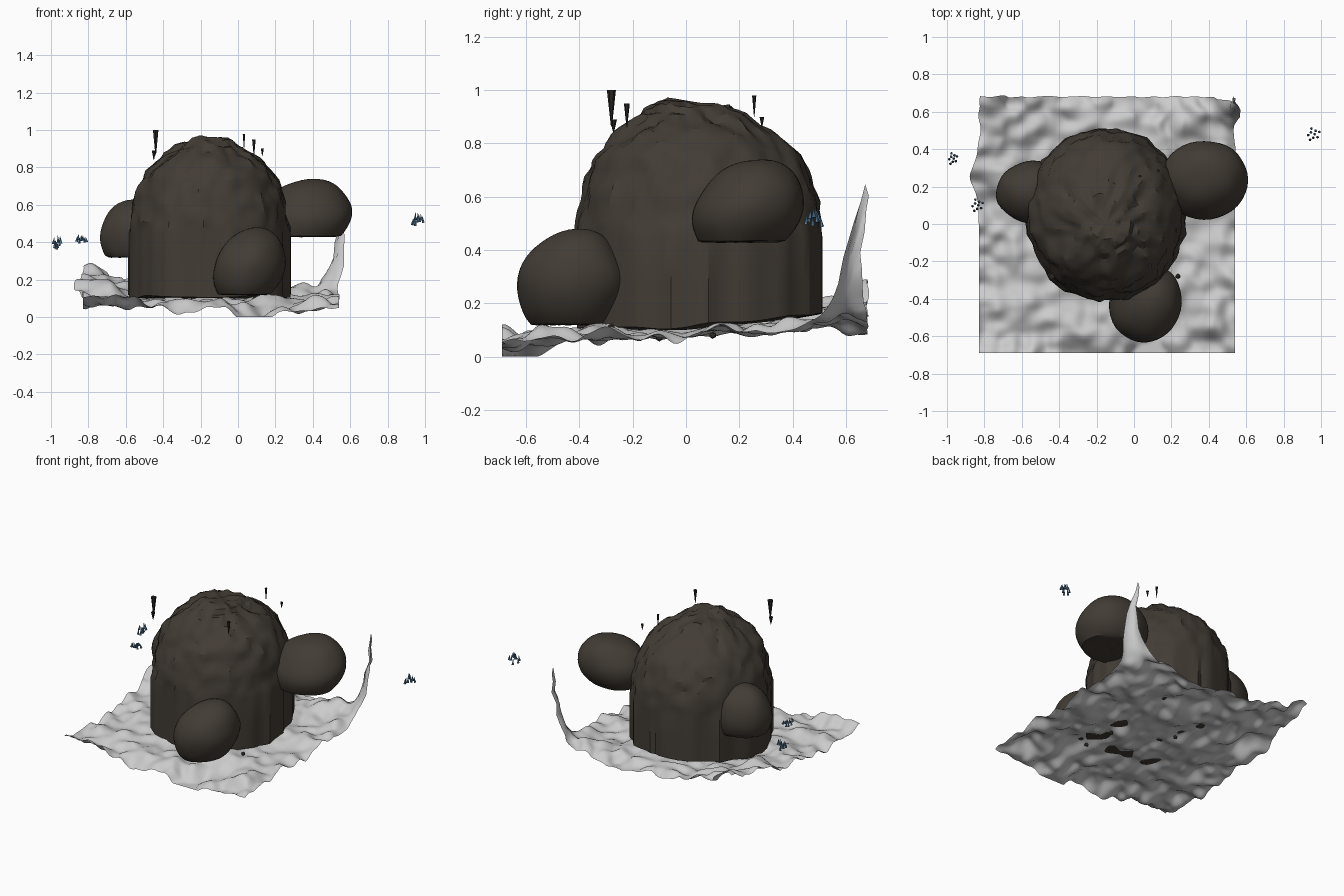
import bpy, bmesh, math, random
from mathutils import Vector, Matrix, noise

if "Cube" in bpy.data.objects:
    bpy.data.objects.remove(bpy.data.objects["Cube"])

random.seed(4)


def material(name, col):
    m = bpy.data.materials.new(name)
    m.diffuse_color = (*col, 1)
    m.use_nodes = True
    m.node_tree.nodes["Principled BSDF"].inputs["Base Color"].default_value = m.diffuse_color
    return m


ROCK = material("dark_rock", (0.055, 0.045, 0.035))
SHARD = material("dark_shard", (0.02, 0.018, 0.016))
BLUE = material("blue_crystal", (0.1, 0.22, 0.36))


def finish(bm, name, mat=None, smooth=None):
    bmesh.ops.recalc_face_normals(bm, faces=bm.faces)
    me = bpy.data.meshes.new(name)
    bm.to_mesh(me)
    bm.free()
    ob = bpy.data.objects.new(name, me)
    bpy.context.collection.objects.link(ob)
    if mat:
        me.materials.append(mat)
    if smooth:
        bpy.context.view_layer.objects.active = ob
        ob.select_set(True)
        bpy.ops.object.shade_smooth_by_angle(angle=math.radians(smooth))
        ob.select_set(False)
    return ob


# Rumpled ground sheet with one corner pulled into a tall spike
def bump(x, y, cx, cy, w):
    return math.exp(-((x - cx) ** 2 + (y - cy) ** 2) / w ** 2)


def ground_height(x, y):
    z = 0.09 + 0.04 * max(0, (y + 0.1) / 0.8) - 0.03 * max(0, (-0.3 - y) / 0.39)
    rough = 1 + 0.7 * max(0, max(abs(x + 0.145), abs(y)) - 0.4) / 0.28
    z += rough * (0.036 * noise.noise((x * 5, y * 5, 3.1))
                  + 0.03 * noise.noise((x * 11, y * 11, 7.7)))
    z += 0.13 * bump(x, y, -0.83, 0.60, 0.25) + 0.05 * bump(x, y, -0.85, 0.25, 0.2)
    z -= 0.07 * bump(x, y, 0.1, -0.69, 0.14)
    z = max(z, 0.0)
    return z + 0.535 * math.exp(-(math.hypot(x - 0.54, y - 0.67) / 0.068) ** 1.25)


bm = bmesh.new()
bmesh.ops.create_grid(bm, x_segments=100, y_segments=100, size=0.685)
for v in bm.verts:
    x, y = v.co.x - 0.145, v.co.y - 0.005
    z = ground_height(x, y)
    corner = bump(x, y, 0.54, 0.67, 0.16)
    bend = corner * math.sin(min(1, max(0, (z - 0.1) / 0.5)) * math.pi)
    edge = max(0, (-x - 0.7) / 0.13) * bump(y, 0, 0.25, 0, 0.09)
    wob = 0.03 * max(0, y) * noise.noise((x * 12, y * 9, z * 14))
    v.co = (x + 0.03 * bend - 0.045 * edge + wob, y - 0.035 * bend + 0.01 * corner + wob * 0.5, z)
finish(bm, "ground_sheet", smooth=60)

# Main boulder: domed top over fluted straight sides
profile = [(1, 0.11), (1, 0.28), (1, 0.45), (0.985, 0.51), (0.96, 0.58), (0.925, 0.64),
           (0.87, 0.70), (0.805, 0.755), (0.73, 0.80), (0.61, 0.85), (0.48, 0.89),
           (0.37, 0.92), (0.25, 0.943), (0.13, 0.955)]
fine = [profile[0], profile[1]]
for a, b in zip(profile[2:], profile[3:]):
    fine += [a, ((a[0] + b[0]) / 2, (a[1] + b[1]) / 2 + 0.003)]
fine.append(profile[-1])
N = 84
bm = bmesh.new()
rings = []
for r, z in fine:
    ring = []
    for i in range(N):
        a = math.tau * i / N
        c, s = math.cos(a), math.sin(a)
        nz = max(z, 0.45)
        p = Vector((c * r, s * r, nz * 2))
        n = (0.03 * noise.noise(p * 3.2) + 0.04 * noise.noise(p * 7)
             + 0.02 * noise.noise(p * 13))
        k = r + n * min(1, r * 2)
        x = -0.152 + 0.43 * c * k
        y = 0.05 * min(1, r / 0.87) + 0.463 * s * k
        zz = z + (0.7 * n * (1 - r) if z > 0.45 else 0)
        if z < 0.2:
            zz += 0.05 * max(0, y / 0.5) + 0.015 * noise.noise((x * 6, y * 6, 2))
        ring.append(bm.verts.new((x, y, zz)))
    rings.append(ring)
for r0, r1 in zip(rings, rings[1:]):
    for i in range(N):
        j = (i + 1) % N
        bm.faces.new((r0[i], r0[j], r1[j], r1[i]))
t = bm.verts.new((-0.152, 0.0, 0.961))
for i in range(N):
    bm.faces.new((rings[-1][i], rings[-1][(i + 1) % N], t))
# Underside follows the ground, poking through in places
inner = rings[0]
for f in (0.75, 0.5, 0.25):
    ring = []
    for v in rings[0]:
        x, y = -0.15 + (v.co.x + 0.15) * f, 0.05 + (v.co.y - 0.05) * f
        ring.append(bm.verts.new((x, y, 0.10 + 0.05 * max(0, y / 0.5))))
    for i in range(N):
        j = (i + 1) % N
        bm.faces.new((inner[j], inner[i], ring[i], ring[j]))
    inner = ring
bm.faces.new(inner)
finish(bm, "main_boulder", ROCK, 28)


# Side boulders: egg shapes cut flat underneath
def boulder(name, c, r, floor, lean=(0, 0), turn=0):
    bm = bmesh.new()
    bmesh.ops.create_uvsphere(bm, u_segments=36, v_segments=24, radius=1)
    for v in bm.verts:
        p = v.co.copy()
        p *= 1 + 0.06 * noise.noise(p * 1.3 + Vector(c) * 5)
        x, y, z = p.x * r[0] + lean[0] * p.z, p.y * r[1] + lean[1] * p.z, p.z * r[2]
        q = Matrix.Rotation(turn, 3, 'Z') @ Vector((x, y, 0))
        v.co = (c[0] + q.x, c[1] + q.y, max(c[2] + z, floor + 0.006 * noise.noise(p * 9)))
    finish(bm, name, ROCK, 30)


boulder("front_boulder", (0.06, -0.423, 0.27), (0.19, 0.21, 0.205), 0.12, (0.035, 0.015), -0.2)
boulder("right_boulder", (0.375, 0.235, 0.55), (0.235, 0.205, 0.19), 0.43, (0.02, 0.04))
boulder("left_boulder", (-0.54, 0.17, 0.43), (0.195, 0.168, 0.20), 0.32)


# Cone helper pointing along a given direction
def cone(bm, base, tip, r1, r2, sides):
    d = Vector(tip) - Vector(base)
    m = Matrix.Translation((Vector(base) + Vector(tip)) / 2) @ d.to_track_quat('Z', 'Y').to_matrix().to_4x4()
    bmesh.ops.create_cone(bm, cap_ends=True, segments=sides, radius1=r1, radius2=r2,
                          depth=d.length, matrix=m)


# Hanging shards above the boulder, wide end up
bm = bmesh.new()
for x, y, z0, z1, r in [(-0.44, -0.28, 0.865, 1.0, 0.017), (-0.45, -0.272, 0.84, 0.89, 0.013),
                        (0.085, -0.222, 0.86, 0.95, 0.011), (0.032, 0.256, 0.90, 0.98, 0.008),
                        (0.13, 0.285, 0.86, 0.90, 0.009)]:
    cone(bm, (x, y, z1), (x, y, z0), r, r * 0.12, 6)
finish(bm, "hanging_shards", SHARD)

# Pebbles around the base
bm = bmesh.new()
for x, y, z in [(0.235, -0.28, 0.11), (0.09, -0.35, 0.10), (0.1, -0.1, 0.07), (-0.25, 0.1, 0.08)]:
    bmesh.ops.create_icosphere(bm, subdivisions=1, radius=0.014, matrix=Matrix.Translation((x, y, z)))
finish(bm, "pebbles", ROCK)

# Floating blue crystal clusters
for k, (x, y, z, w, d, h) in enumerate([(-0.97, 0.35, 0.36, 0.026, 0.034, 0.08),
                                        (-0.84, 0.10, 0.385, 0.034, 0.037, 0.06),
                                        (0.957, 0.48, 0.485, 0.037, 0.037, 0.08)]):
    bm = bmesh.new()
    for i in range(9):
        a = i * 2.4
        f = math.sqrt((i + 0.5) / 9)
        bx, by = x + w * f * math.cos(a), y + d * f * math.sin(a)
        b = Vector((bx, by, z + random.uniform(0, 0.5) * h))
        t = b + Vector((-0.006 * math.cos(a), -0.006 * math.sin(a), random.uniform(0.4, 0.5) * h))
        cone(bm, b, t, 0.008, 0.001, 5)
    finish(bm, f"crystal_cluster_{k + 1}", BLUE)
